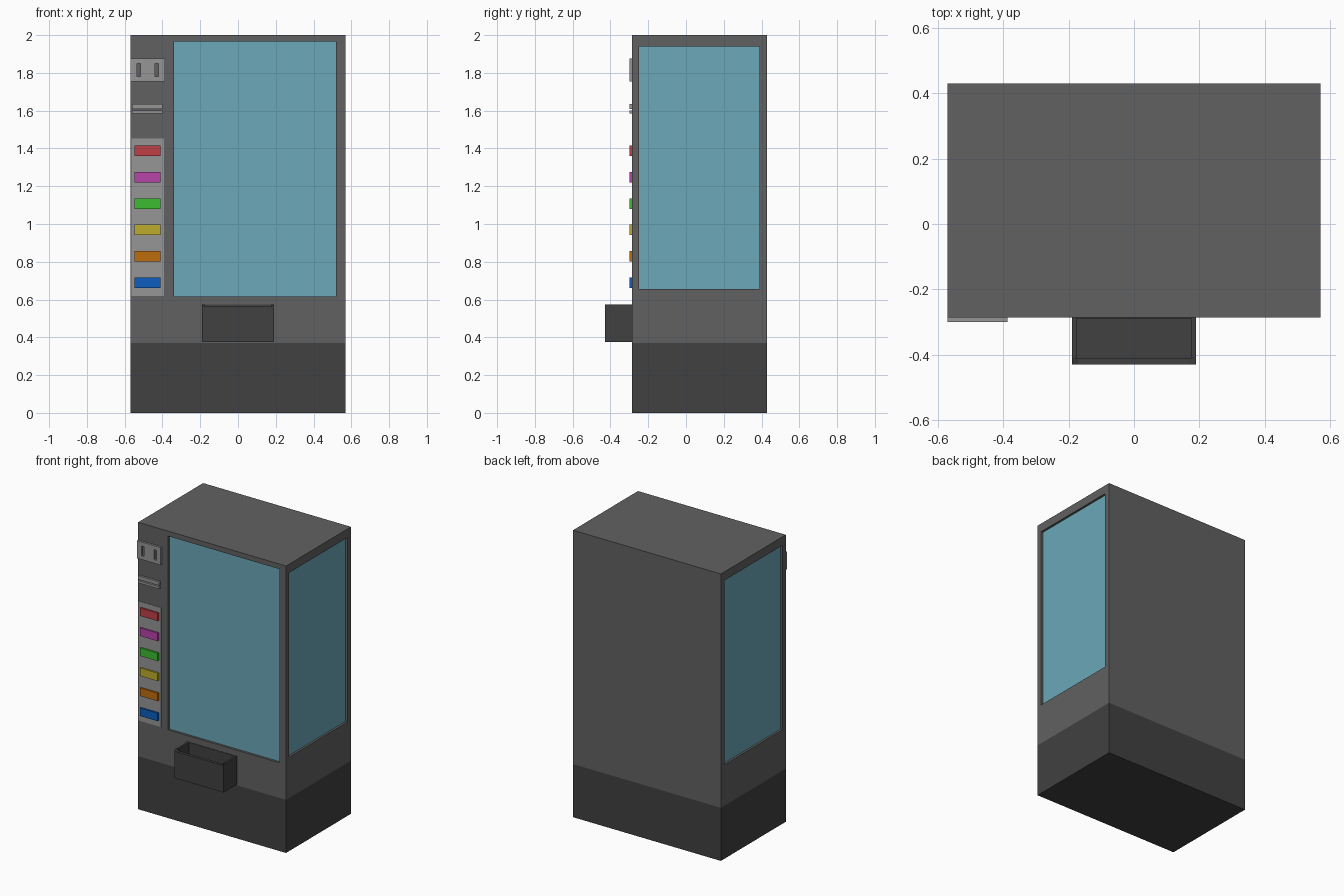
import bpy, bmesh
from mathutils import Vector

cube = bpy.data.objects.get("Cube")
if cube:
    bpy.data.objects.remove(cube, do_unlink=True)


def material(name, rgb):
    m = bpy.data.materials.new(name)
    m.use_nodes = True
    m.diffuse_color = (*rgb, 1)
    bsdf = m.node_tree.nodes["Principled BSDF"]
    bsdf.inputs["Base Color"].default_value = (*rgb, 1)
    bsdf.inputs["Roughness"].default_value = 0.7
    return m


BODY = material("body grey", (0.12, 0.12, 0.12))
DARK = material("dark grey", (0.052, 0.052, 0.052))
GLASS = material("window blue", (0.147, 0.392, 0.479))
PANEL = material("panel grey", (0.305, 0.305, 0.305))


def add_box(bm, lo, hi):
    """Add a box between two corners and return its faces."""
    lo, hi = Vector(lo), Vector(hi)
    verts = bmesh.ops.create_cube(bm, size=1)["verts"]
    for v in verts:
        v.co = (lo + hi) / 2 + Vector(c * s for c, s in zip(v.co, hi - lo))
    return list({f for v in verts for f in v.link_faces})


def facing(faces, direction):
    for f in faces:
        f.normal_update()
    return max(faces, key=lambda f: f.normal.dot(Vector(direction)))


def recess(bm, face, lo, hi, depth, slot):
    """Cut a rectangular recess; lo and hi give its range on the face's two axes."""
    normal = face.normal.copy()
    axes = [i for i in range(3) if abs(normal[i]) < 0.5]
    mid = face.calc_center_median()
    bmesh.ops.inset_individual(bm, faces=[face], thickness=0.01)
    for v in face.verts:
        for k, i in enumerate(axes):
            v.co[i] = lo[k] if v.co[i] < mid[i] else hi[k]
    bmesh.ops.inset_individual(bm, faces=[face], thickness=0)
    for v in face.verts:
        v.co -= normal * depth
    face.material_index = slot


def finish(name, bm, *mats):
    mesh = bpy.data.meshes.new(name)
    bm.to_mesh(mesh)
    bm.free()
    for m in mats:
        mesh.materials.append(m)
    obj = bpy.data.objects.new(name, mesh)
    bpy.context.collection.objects.link(obj)
    return obj


def box(name, lo, hi, mat):
    bm = bmesh.new()
    add_box(bm, lo, hi)
    return finish(name, bm, mat)


W, FRONT, BACK, BASE = 0.57, -0.285, 0.43, 0.37

# Cabinet with recessed windows in the front and both sides
bm = bmesh.new()
faces = add_box(bm, (-W, FRONT, BASE), (W, BACK, 2))
bottom = facing(faces, (0, 0, -1))
front = facing(faces, (0, -1, 0))
sides = [facing(faces, (s, 0, 0)) for s in (-1, 1)]
recess(bm, front, (-0.34, 0.615), (0.52, 1.965), 0.015, 1)
for side in sides:
    recess(bm, side, (-0.25, 0.655), (0.39, 1.94), 0.015, 1)
bmesh.ops.delete(bm, geom=[bottom], context="FACES_ONLY")
finish("cabinet", bm, BODY, GLASS)

# Dark base
bm = bmesh.new()
faces = add_box(bm, (-W, FRONT, 0), (W, BACK, BASE))
bmesh.ops.delete(bm, geom=[facing(faces, (0, 0, 1))], context="FACES_ONLY")
finish("base", bm, DARK)

# Pickup tray: open-topped bin whose front lip dips between the corners
T, RIM, LOW, TRAY_FRONT = 0.19, 0.573, 0.375, -0.43
bm = bmesh.new()
lip = [(-T, LOW), (T, LOW), (T, RIM), (T - 0.02, RIM - 0.011),
       (0.02 - T, RIM - 0.011), (-T, RIM)]
face = bm.faces.new([bm.verts.new((x, TRAY_FRONT, z)) for x, z in lip])
wall = bmesh.ops.extrude_face_region(bm, geom=[face])["geom"]
for v in wall:
    if isinstance(v, bmesh.types.BMVert):
        v.co.y += 0.02
bmesh.ops.recalc_face_normals(bm, faces=bm.faces[:])
for x0, x1 in ((-T, 0.015 - T), (T - 0.015, T)):
    add_box(bm, (x0, TRAY_FRONT + 0.02, LOW), (x1, FRONT, RIM))
add_box(bm, (-T, TRAY_FRONT + 0.02, LOW), (T, FRONT, LOW + 0.04))
add_box(bm, (0.015 - T, FRONT - 0.003, LOW + 0.04), (T - 0.015, FRONT, RIM))
finish("pickup_tray", bm, DARK)

# Coin plate with two upright slots
OUT = FRONT - 0.014
bm = bmesh.new()
for x0, x1, slot_x in ((-W, -0.478, -0.525), (-0.478, -0.387, -0.43)):
    faces = add_box(bm, (x0, OUT, 1.755), (x1, FRONT, 1.877))
    recess(bm, facing(faces, (0, -1, 0)), (slot_x - 0.01, 1.78),
           (slot_x + 0.01, 1.85), 0.012, 1)
finish("coin_plate", bm, PANEL, BODY)

# Note slot: two bars with a gap
box("note_slot_upper_bar", (-0.56, OUT, 1.61), (-0.4, FRONT, 1.635), PANEL)
box("note_slot_lower_bar", (-0.56, OUT, 1.585), (-0.4, FRONT, 1.602), PANEL)

# Button panel and its coloured buttons, top to bottom
box("button_panel", (-0.565, FRONT - 0.002, 0.62), (-0.392, FRONT, 1.452), PANEL)
buttons = {
    "red": (0.515, 0.051, 0.061),
    "magenta": (0.479, 0.058, 0.392),
    "green": (0.045, 0.503, 0.03),
    "yellow": (0.503, 0.413, 0.025),
    "orange": (0.515, 0.15, 0.004),
    "blue": (0.004, 0.112, 0.515),
}
for i, (name, rgb) in enumerate(buttons.items()):
    z = 1.387 - i * 0.1395
    box(name + "_button", (-0.547, OUT, z - 0.028), (-0.41, FRONT, z + 0.028),
        material(name, rgb))
